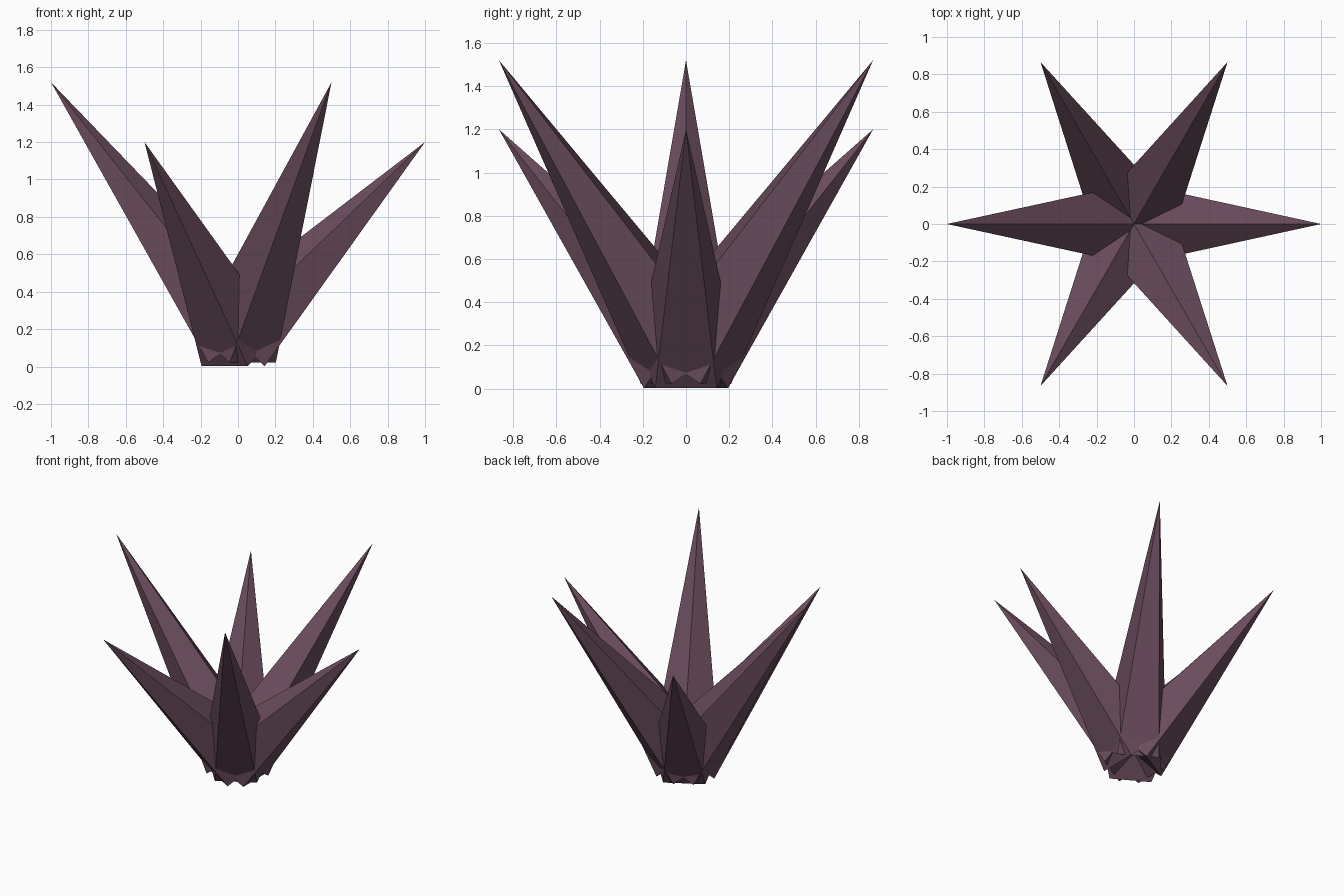
import bpy
import bmesh
import math
from mathutils import Matrix, Vector

cube = bpy.data.objects.get("Cube")
if cube:
    bpy.data.objects.remove(cube, do_unlink=True)

# Single dusky purple crystal colour
crystal_mat = bpy.data.materials.new("dusky_purple")
crystal_mat.use_nodes = True
colour = (0.145, 0.073, 0.110, 1.0)
crystal_mat.diffuse_color = colour
bsdf = crystal_mat.node_tree.nodes["Principled BSDF"]
bsdf.inputs["Base Color"].default_value = colour
bsdf.inputs["Roughness"].default_value = 0.8

SIDES = 5
RADIUS = 0.242
ROOT = Vector((0, 0, 0.136))


def make_crystal(name, angle, tip_height):
    """Five-sided spike leaning outwards, one ridge on top and a flat underside."""
    tip = Vector((1, 0, tip_height))
    axis = (tip - ROOT).normalized()
    side = Vector((0, 1, 0))
    up = axis.cross(side)

    bm = bmesh.new()
    ring = []
    for i in range(SIDES):
        a = math.tau * i / SIDES
        ring.append(bm.verts.new(ROOT + RADIUS * (math.cos(a) * up + math.sin(a) * side)))
    apex = bm.verts.new(tip)
    for i in range(SIDES):
        bm.faces.new((ring[i], ring[(i + 1) % SIDES], apex))
    bm.faces.new(ring)
    bm.transform(Matrix.Rotation(angle, 4, "Z"))
    bmesh.ops.recalc_face_normals(bm, faces=bm.faces)

    mesh = bpy.data.meshes.new(name)
    bm.to_mesh(mesh)
    bm.free()
    mesh.materials.append(crystal_mat)
    bpy.context.collection.objects.link(bpy.data.objects.new(name, mesh))


# Short and tall spikes alternate around the cluster
names = ["left", "back_left", "back_right", "right", "front_right", "front_left"]
for i, place in enumerate(names):
    kind, height = ("tall", 1.52) if i % 2 else ("short", 1.2)
    make_crystal(f"{kind}_crystal_{place}", math.radians(60 * i), height)
